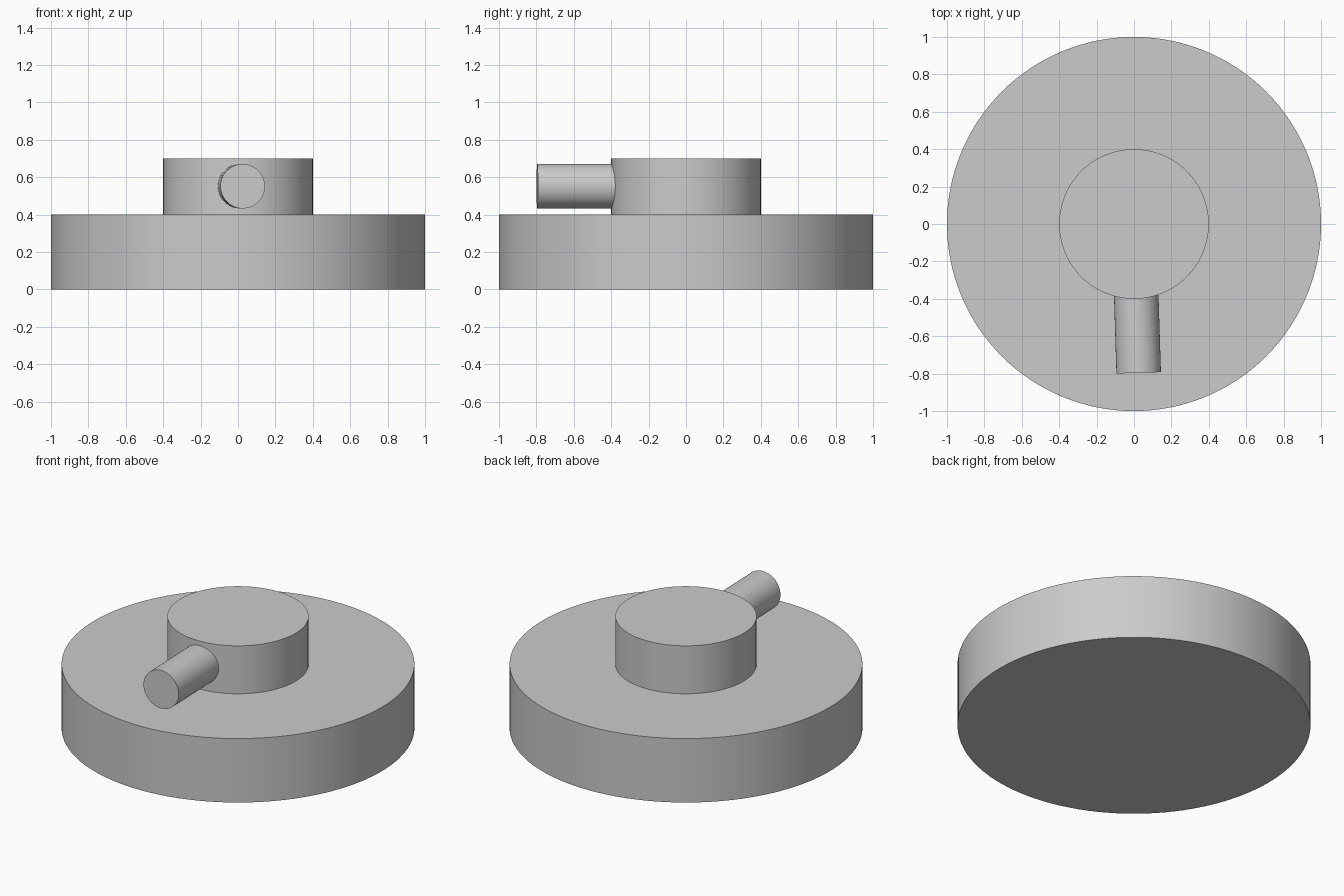
import bpy, math
from mathutils import Vector

if "Cube" in bpy.data.objects:
    bpy.data.objects.remove(bpy.data.objects["Cube"])


def cylinder(name, start, end, radius, sides):
    """Smooth capped cylinder running between two points."""
    a, b = Vector(start), Vector(end)
    axis = b - a
    bpy.ops.mesh.primitive_cylinder_add(
        vertices=sides, radius=radius, depth=axis.length,
        location=(a + b) / 2,
        rotation=axis.to_track_quat('Z', 'Y').to_euler())
    obj = bpy.context.object
    obj.name = name
    bpy.ops.object.shade_smooth_by_angle(angle=math.radians(30))
    return obj


# Wide base disc and the raised hub on top of it
cylinder("base_disc", (0, 0, 0), (0, 0, 0.4), 1.0, 128)
cylinder("hub", (0, 0, 0.4), (0, 0, 0.7), 0.4, 96)

# Short rod leaving the hub radially, turned slightly off the front axis
turn = math.radians(1.8)
direction = Vector((math.sin(turn), -math.cos(turn), 0))
centre = Vector((0, 0, 0.552))
cylinder("rod", centre + direction * 0.37, centre + direction * 0.796, 0.119, 64)
